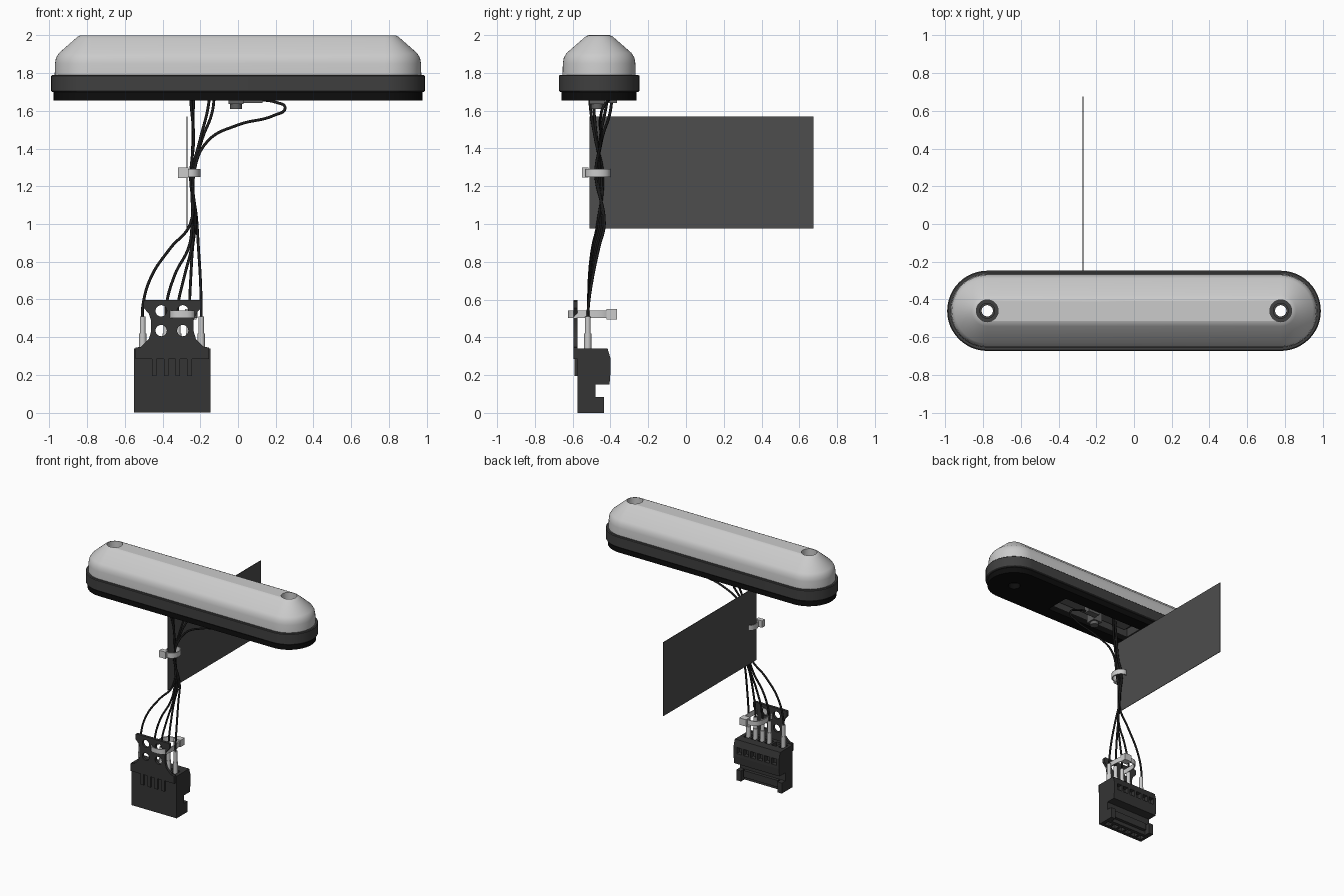
import bpy, bmesh, math
from mathutils import Vector

if "Cube" in bpy.data.objects:
    bpy.data.objects.remove(bpy.data.objects["Cube"])

CY = -0.46          # centre line of the lamp in y
HOLE_X = 0.7775     # screw holes sit at the centres of the round ends


def mat(name, v):
    m = bpy.data.materials.new(name)
    m.diffuse_color = (v, v, v, 1)
    m.use_nodes = True
    m.node_tree.nodes["Principled BSDF"].inputs["Base Color"].default_value = m.diffuse_color
    return m


BLACK, RIM = mat("black", 0.004), mat("dark_grey", 0.05)
PLASTIC, WIRE = mat("connector_grey", 0.035), mat("wire_black", 0.012)
LABEL, INNER = mat("label_grey", 0.075), mat("inner_grey", 0.12)


def make(name, bm, material=None):
    bmesh.ops.recalc_face_normals(bm, faces=bm.faces)
    me = bpy.data.meshes.new(name)
    bm.to_mesh(me)
    bm.free()
    ob = bpy.data.objects.new(name, me)
    bpy.context.collection.objects.link(ob)
    if material:
        me.materials.append(material)
    return ob


def loft(name, rings, material=None, closed=False):
    bm = bmesh.new()
    loops = [[bm.verts.new(p) for p in r] for r in rings]
    pairs = list(zip(loops, loops[1:])) + ([(loops[-1], loops[0])] if closed else [])
    for a, b in pairs:
        for i in range(len(a)):
            j = (i + 1) % len(a)
            bm.faces.new((a[i], a[j], b[j], b[i]))
    if not closed:
        bm.faces.new(loops[0])
        bm.faces.new(loops[-1])
    return make(name, bm, material)


def box(name, x0, x1, y0, y1, z0, z1, material=None):
    return loft(name, [[(x0, y0, z), (x1, y0, z), (x1, y1, z), (x0, y1, z)] for z in (z0, z1)], material)


def cylinder(name, x, y, r, z0, z1, material=None, n=32):
    ring = [(x + r * math.cos(math.tau * i / n), y + r * math.sin(math.tau * i / n)) for i in range(n)]
    return loft(name, [[(*p, z) for p in ring] for z in (z0, z1)], material)


def activate(ob):
    bpy.ops.object.select_all(action='DESELECT')
    ob.select_set(True)
    bpy.context.view_layer.objects.active = ob


def cut(ob, cutters):
    activate(ob)
    for c in cutters:
        m = ob.modifiers.new("cut", 'BOOLEAN')
        m.operation, m.solver, m.object = 'DIFFERENCE', 'EXACT', c
        bpy.ops.object.modifier_apply(modifier=m.name)
        bpy.data.objects.remove(c)


def smooth(ob, angle=30):
    activate(ob)
    bpy.ops.object.shade_smooth_by_angle(angle=math.radians(angle))


def stadium(r, z, n=24):
    pts = []
    for side, start in ((1, -90), (-1, 90)):
        for i in range(n + 1):
            a = math.radians(start + 180 * i / n)
            pts.append((side * HOLE_X + r * math.cos(a), CY + r * math.sin(a), z))
    return pts


def holes(r, z0, z1):
    return [cylinder("cutter", s * HOLE_X, CY, r, z0, z1) for s in (-1, 1)]


# Lamp: translucent dome, rim and black base
dome = loft("lamp_dome", [stadium(r, z) for r, z in (
    (0.194, 1.785), (0.192, 1.85), (0.187, 1.88), (0.172, 1.905),
    (0.082, 1.984), (0.070, 1.994), (0.055, 2.0))])
cut(dome, holes(0.058, 1.7, 2.1))
rim = loft("lamp_rim", [stadium(r, z) for r, z in (
    (0.208, 1.70), (0.2125, 1.705), (0.2125, 1.785), (0.207, 1.79))], RIM)
cut(rim, holes(0.03, 1.6, 1.9) + [box("cutter", -0.40, 0.36, -0.56, -0.36, 1.6, 1.765)])
base = loft("lamp_base", [stadium(0.199, 1.655), stadium(0.199, 1.70)], BLACK)
cut(base, holes(0.045, 1.6, 1.9) + [box("cutter", -0.40, 0.36, -0.56, -0.36, 1.6, 1.8)])
for ob in (dome, rim, base):
    smooth(ob)

# Screw seats in the dome holes
for k, s in enumerate((-1, 1)):
    seat = cylinder(f"screw_seat_{k}", s * HOLE_X, CY, 0.042, 1.77, 1.81, RIM)
    cut(seat, [cylinder("cutter", s * HOLE_X, CY, 0.03, 1.6, 1.9)])
    smooth(seat)

# Parts inside the underside opening
box("circuit_board", -0.36, 0.32, -0.54, -0.38, 1.735, 1.75, INNER)
box("cable_clamp", -0.05, 0.03, -0.51, -0.43, 1.635, 1.735, INNER)
smooth(cylinder("clamp_screw", -0.01, -0.47, 0.032, 1.61, 1.635, INNER, 16))
box("terminal_block", 0.03, 0.13, -0.42, -0.365, 1.64, 1.735, INNER)

# Label flag on the cable
box("label_flag", -0.272, -0.268, -0.51, 0.675, 0.975, 1.57, LABEL)

# Connector body
poles = [-0.505 + 0.062 * i for i in range(6)]
profile = [(-0.575, 0), (-0.48, 0), (-0.48, 0.15), (-0.405, 0.15), (-0.40, 0.21),
           (-0.40, 0.29), (-0.415, 0.34), (-0.575, 0.34)]
body = loft("connector_body", [[(x, y, z) for y, z in profile] for x in (-0.55, -0.145)], PLASTIC)
cutters = []
for p in poles:
    cutters.append(box("cutter", p - 0.022, p + 0.022, -0.55, -0.485, 0.29, 0.4))
    cutters.append(box("cutter", p - 0.022, p + 0.022, -0.435, -0.38, 0.235, 0.285))
    cutters.append(box("cutter", p - 0.022, p + 0.022, -0.55, -0.505, -0.1, 0.1))
cut(body, cutters)
for k, x in enumerate((-0.55, -0.185)):
    box(f"connector_foot_{k}", x, x + 0.04, -0.481, -0.435, 0, 0.085, PLASTIC)
box("connector_ledge", -0.50, -0.195, -0.481, -0.455, 0.03, 0.085, PLASTIC)

# Strain relief plate with four holes and clip fingers
half = [(0.195, 0.285), (0.195, 0.345), (0.165, 0.35), (0.125, 0.39), (0.113, 0.43), (0.113, 0.49),
        (0.125, 0.525), (0.152, 0.555), (0.152, 0.59), (0.145, 0.597)]
outline = [(-0.3475 + x, z) for x, z in half] + [(-0.3475 - x, z) for x, z in reversed(half)]
plate = loft("strain_relief_plate", [[(x, y, z) for x, z in outline] for y in (-0.595, -0.574)], PLASTIC)
cutters = []
for x in (-0.407, -0.293):
    for z in (0.435, 0.54):
        ring = [(x + 0.03 * math.cos(math.tau * i / 20), z + 0.03 * math.sin(math.tau * i / 20)) for i in range(20)]
        cutters.append(loft("cutter", [[(a, y, b) for a, b in ring] for y in (-0.65, -0.53)]))
cut(plate, cutters)
smooth(plate)
for i, x in enumerate((-0.443, -0.381, -0.319, -0.257)):
    box(f"clip_finger_{i}", x - 0.012, x + 0.012, -0.59, -0.574, 0.195, 0.29, PLASTIC)


# Cable ties: flat band loops with a square head
def tie(name, cx, cy, rx, ry, z0, z1, head, power=1.0, t=0.008, n=40):
    def ring(d, z):
        pts = []
        for i in range(n):
            c, s = math.cos(math.tau * i / n), math.sin(math.tau * i / n)
            pts.append((cx + (rx - d) * math.copysign(abs(c) ** power, c),
                        cy + (ry - d) * math.copysign(abs(s) ** power, s), z))
        return pts
    band = loft(name + "_band", [ring(0, z0), ring(0, z1), ring(t, z1), ring(t, z0)], closed=True)
    smooth(band)
    box(name + "_head", *head)


tie("upper_tie", -0.25, -0.467, 0.052, 0.066, 1.25, 1.292, (-0.318, -0.262, -0.55, -0.515, 1.245, 1.30))
tie("lower_tie", -0.295, -0.505, 0.08, 0.12, 0.503, 0.542, (-0.28, -0.22, -0.42, -0.365, 0.495, 0.55), 0.7)


# Wires and their ferrules
def wire(name, pts, r=0.0075):
    cu = bpy.data.curves.new(name, 'CURVE')
    cu.dimensions, cu.bevel_depth, cu.bevel_resolution = '3D', r, 2
    cu.resolution_u, cu.use_fill_caps = 8, True
    sp = cu.splines.new('BEZIER')
    sp.bezier_points.add(len(pts) - 1)
    for b, p in zip(sp.bezier_points, pts):
        b.co = Vector(p)
        b.handle_left_type = b.handle_right_type = 'AUTO'
    cu.materials.append(WIRE)
    ob = bpy.data.objects.new(name, cu)
    bpy.context.collection.objects.link(ob)


top_ends = [
    [(-0.235, -0.48, 1.45), (-0.25, -0.51, 1.66), (-0.25, -0.51, 1.74)],
    [(-0.24, -0.47, 1.42), (-0.235, -0.49, 1.66), (-0.23, -0.49, 1.74)],
    [(-0.20, -0.455, 1.45), (-0.155, -0.42, 1.64), (-0.15, -0.41, 1.74)],
    [(-0.19, -0.445, 1.45), (-0.135, -0.40, 1.60), (-0.125, -0.39, 1.74)],
    [(-0.16, -0.45, 1.44), (0.0, -0.455, 1.525), (0.19, -0.45, 1.575), (0.25, -0.44, 1.615),
     (0.20, -0.42, 1.645), (0.08, -0.40, 1.66)]]
mids = [(-0.46, 0.72, -0.36, 0.87), (-0.335, 0.73, -0.26, 0.88), (-0.285, 0.72, -0.245, 0.88),
        (-0.25, 0.72, -0.24, 0.88), (-0.20, 0.72, -0.21, 0.88)]
for i, pole in enumerate((0, 2, 3, 4, 5)):
    x = poles[pole]
    a, za, b, zb = mids[i]
    off = (i - 2) * 0.009
    start = [(x, -0.52, 0.48), (x, -0.517, 0.56), (a, -0.503 + off / 2, za), (b, -0.478 + off, zb),
             (-0.235 + off, -0.45 + off, 1.0), (-0.242 + off / 2, -0.46 - off, 1.27)]
    wire(f"wire_{i}", start + top_ends[i])
    smooth(cylinder(f"ferrule_{i}", x, -0.52, 0.019, 0.3, 0.42, n=16))
    smooth(cylinder(f"ferrule_collar_{i}", x, -0.52, 0.015, 0.42, 0.51, n=16))
